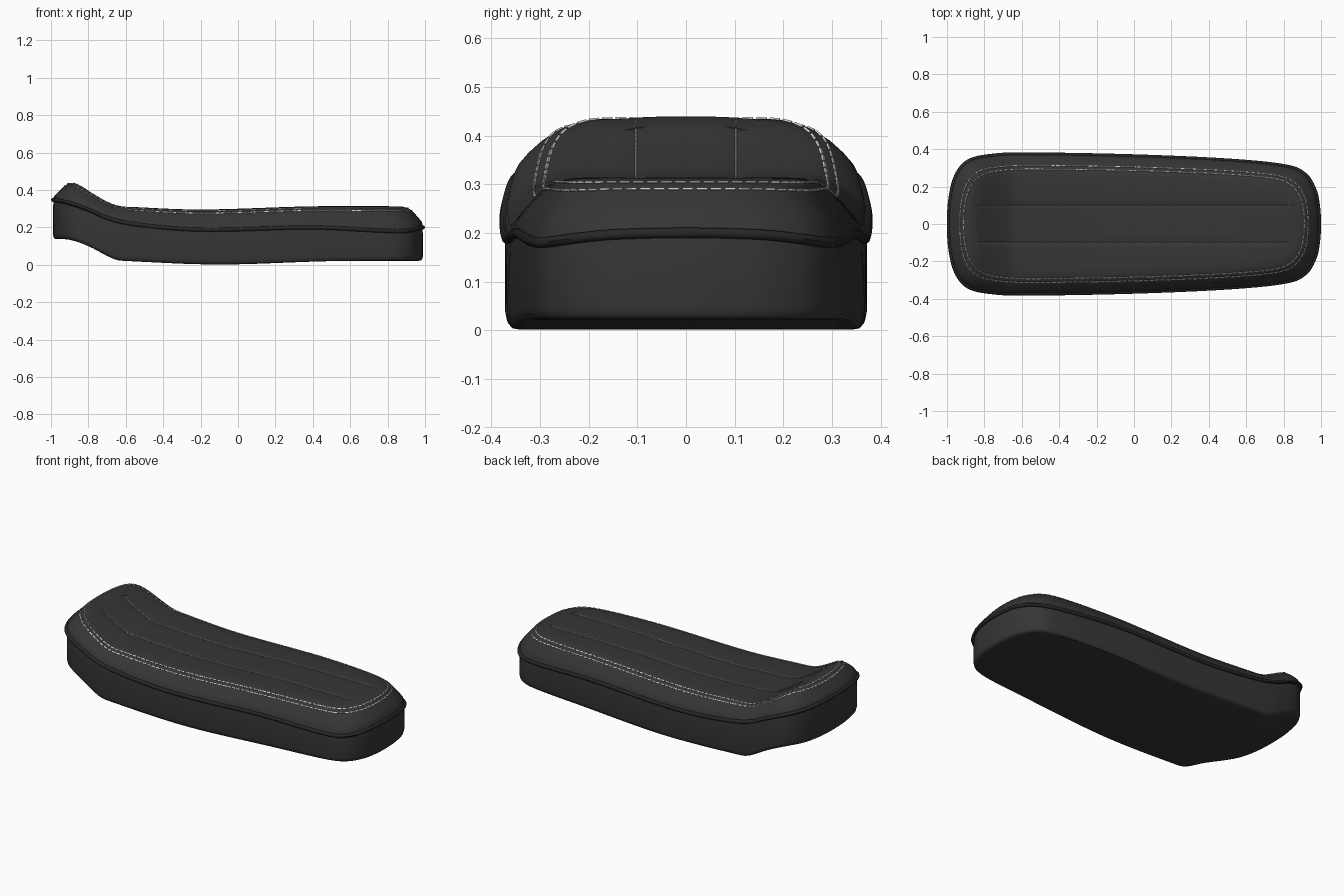
import bpy, bmesh, math
from mathutils import Vector

if "Cube" in bpy.data.objects:
    bpy.data.objects.remove(bpy.data.objects["Cube"], do_unlink=True)


def material(name, value):
    m = bpy.data.materials.new(name)
    m.use_nodes = True
    col = (value, value, value, 1)
    m.diffuse_color = col
    bsdf = m.node_tree.nodes["Principled BSDF"]
    bsdf.inputs["Base Color"].default_value = col
    bsdf.inputs["Roughness"].default_value = 0.6
    return m


VINYL = material("charcoal vinyl", 0.036)
TRIM = material("black piping", 0.02)
THREAD = material("pale thread", 0.6)


def smooth(points, x):
    """Smooth interpolation through (x, value) points."""
    n = len(points)
    x = min(max(x, points[0][0]), points[-1][0])
    i = 0
    while i < n - 2 and x > points[i + 1][0]:
        i += 1

    def slope(k):
        a, b = points[max(k - 1, 0)], points[min(k + 1, n - 1)]
        return (b[1] - a[1]) / (b[0] - a[0])

    (x0, y0), (x1, y1) = points[i], points[i + 1]
    h = x1 - x0
    t = (x - x0) / h
    return ((1 + 2 * t) * (1 - t) ** 2 * y0 + t * (1 - t) ** 2 * h * slope(i)
            + t * t * (3 - 2 * t) * y1 + t * t * (t - 1) * h * slope(i + 1))


# Side profiles along the length: cushion crown, piping line, underside
CROWN = [(-1, .42), (-.95, .433), (-.89, .442), (-.85, .428), (-.75, .366),
         (-.65, .318), (-.55, .309), (-.2, .296), (.4, .313), (.88, .313), (1, .31)]
PIPE = [(-1, .35), (-.9, .33), (-.8, .295), (-.7, .252), (-.6, .225), (-.4, .2),
        (-.2, .188), (0, .19), (.4, .2), (.84, .18), (.92, .185), (1, .203)]
UNDER = [(-1, .138), (-.9, .134), (-.8, .1), (-.66, .03), (-.58, .02),
         (-.1, .002), (.5, .02), (1, .022)]
# Cushion edge: inset from the outline, share of the full height
EDGE = [(0, .03), (.006, .26), (.02, .42), (.04, .62), (.06, .8),
        (.08, .92), (.11, .985), (.15, 1)]
SEAM_Y = 0.103

# Plan outline, one half, then mirrored into a closed loop
half = [(-.989, 0), (-.982, .13), (-.95, .255), (-.88, .335), (-.75, .365),
        (-.55, .372), (0, .362), (.5, .34), (.8, .31), (.91, .265),
        (.965, .18), (.984, .09), (.989, 0)]
ext = [(half[1][0], -half[1][1])] + half + [(half[-2][0], -half[-2][1])]
xs = [(i, p[0]) for i, p in enumerate(ext)]
ys = [(i, p[1]) for i, p in enumerate(ext)]
STEPS = 8 * (len(half) - 1)
side = [(smooth(xs, 1 + k / 8), smooth(ys, 1 + k / 8)) for k in range(STEPS + 1)]
side[0], side[-1] = half[0], half[-1]
OUTLINE = side + [(x, -y) for x, y in side[-2:0:-1]]


def inset(d):
    return [(x * (1 - d), y * (1 - d / .372)) for x, y in OUTLINE]


def cushion_ring(d, share):
    ring = []
    for (x, y), (ox, _) in zip(inset(d), OUTLINE):
        low = smooth(PIPE, ox)
        ring.append((x, y, low + (smooth(CROWN, x) - low) * share))
    return ring


def squeeze(ring, limit, height):
    """Pull a ring in towards the centre line, following a height rule."""
    out = []
    for x, y, z in ring:
        y = math.copysign(min(abs(y), limit), y)
        out.append((x, y, height(x, y)))
    return out


def add_object(name, bm, mat, angle=40):
    bmesh.ops.recalc_face_normals(bm, faces=bm.faces)
    me = bpy.data.meshes.new(name)
    bm.to_mesh(me)
    bm.free()
    ob = bpy.data.objects.new(name, me)
    bpy.context.collection.objects.link(ob)
    me.materials.append(mat)
    bpy.ops.object.select_all(action='DESELECT')
    ob.select_set(True)
    bpy.context.view_layer.objects.active = ob
    bpy.ops.object.shade_smooth_by_angle(angle=math.radians(angle))
    return ob


def loft(name, rings, mat, wrap=False):
    bm = bmesh.new()
    loops = [[bm.verts.new(p) for p in r] for r in rings]
    pairs = list(zip(loops, loops[1:])) + ([(loops[-1], loops[0])] if wrap else [])
    for a, b in pairs:
        for i in range(len(a)):
            j = (i + 1) % len(a)
            bm.faces.new((a[i], a[j], b[j], b[i]))
    bmesh.ops.remove_doubles(bm, verts=bm.verts, dist=1e-5)
    return add_object(name, bm, mat)


# Cushion: rounded edge, then a crown with two sewn channels
def crown_height(x, y):
    groove = math.exp(-((abs(y) - SEAM_Y) / .012) ** 2)
    return smooth(CROWN, x) - .004 * groove


rings = [cushion_ring(d, s) for d, s in EDGE]
for offset in (.08, .05, .025, .012, .006, 0, -.006, -.012, -.025, -.05, -.08, -SEAM_Y):
    rings.append(squeeze(rings[len(EDGE) - 1], SEAM_Y + offset, crown_height))
loft("seat_cushion", rings, VINYL)

# Base: upright wall with a small rounded lower edge and closed underside
rings = []
for d, top, lift in ((.004, 1, .01), (.001, 1, -.03), (0, 0, .025), (.003, 0, .01),
                     (.01, 0, .002), (.022, 0, 0)):
    rings.append([(x, y, smooth(PIPE if top else UNDER, x) + lift) for x, y in inset(d)])
rings.append(squeeze(rings[-1], 0, lambda x, y: smooth(UNDER, x)))
loft("seat_base", rings, VINYL)

# Piping: round bead along the joint
rings = []
for k in range(10):
    a = math.tau * k / 10
    rings.append([(x, y, smooth(PIPE, ox) + .011 * math.sin(a))
                  for (x, y), (ox, _) in zip(inset(-.011 * math.cos(a)), OUTLINE)])
loft("edge_piping", rings, TRIM, wrap=True)


# Stitching: short thread dashes laid along a path
def stitches(name, path, dash, gap, radius):
    path = [Vector(p) for p in path]
    marks = [0]
    for a, b in zip(path, path[1:]):
        marks.append(marks[-1] + (b - a).length)

    def at(s):
        i = 0
        while i < len(marks) - 2 and marks[i + 1] < s:
            i += 1
        return path[i].lerp(path[i + 1], (s - marks[i]) / (marks[i + 1] - marks[i]))

    bm = bmesh.new()
    count = int(marks[-1] / (dash + gap))
    pitch = marks[-1] / count
    for n in range(count):
        a, b = at(n * pitch), at(n * pitch + pitch - gap)
        run = (b - a).normalized()
        u = run.cross(Vector((0, 0, 1))).normalized() * radius
        v = run.cross(u).normalized() * radius
        ends = [[bm.verts.new(p + o) for o in (u, v, -u, -v)] for p in (a, b)]
        for i in range(4):
            j = (i + 1) % 4
            bm.faces.new((ends[0][i], ends[0][j], ends[1][j], ends[1][i]))
        bm.faces.new(ends[0])
        bm.faces.new(ends[1][::-1])
    add_object(name, bm, THREAD, 30)


for name, (d, share) in (("outer_stitching", EDGE[4]), ("inner_stitching", EDGE[5])):
    ring = cushion_ring(d, share)
    stitches(name, ring + ring[:1], .022, .007, .0035)

for name, sign in (("left_channel_seam", 1), ("right_channel_seam", -1)):
    line = [(-.86 + 1.72 * k / 90, sign * SEAM_Y) for k in range(91)]
    stitches(name, [(x, y, crown_height(x, y) + .0015) for x, y in line], .014, .003, .002)
